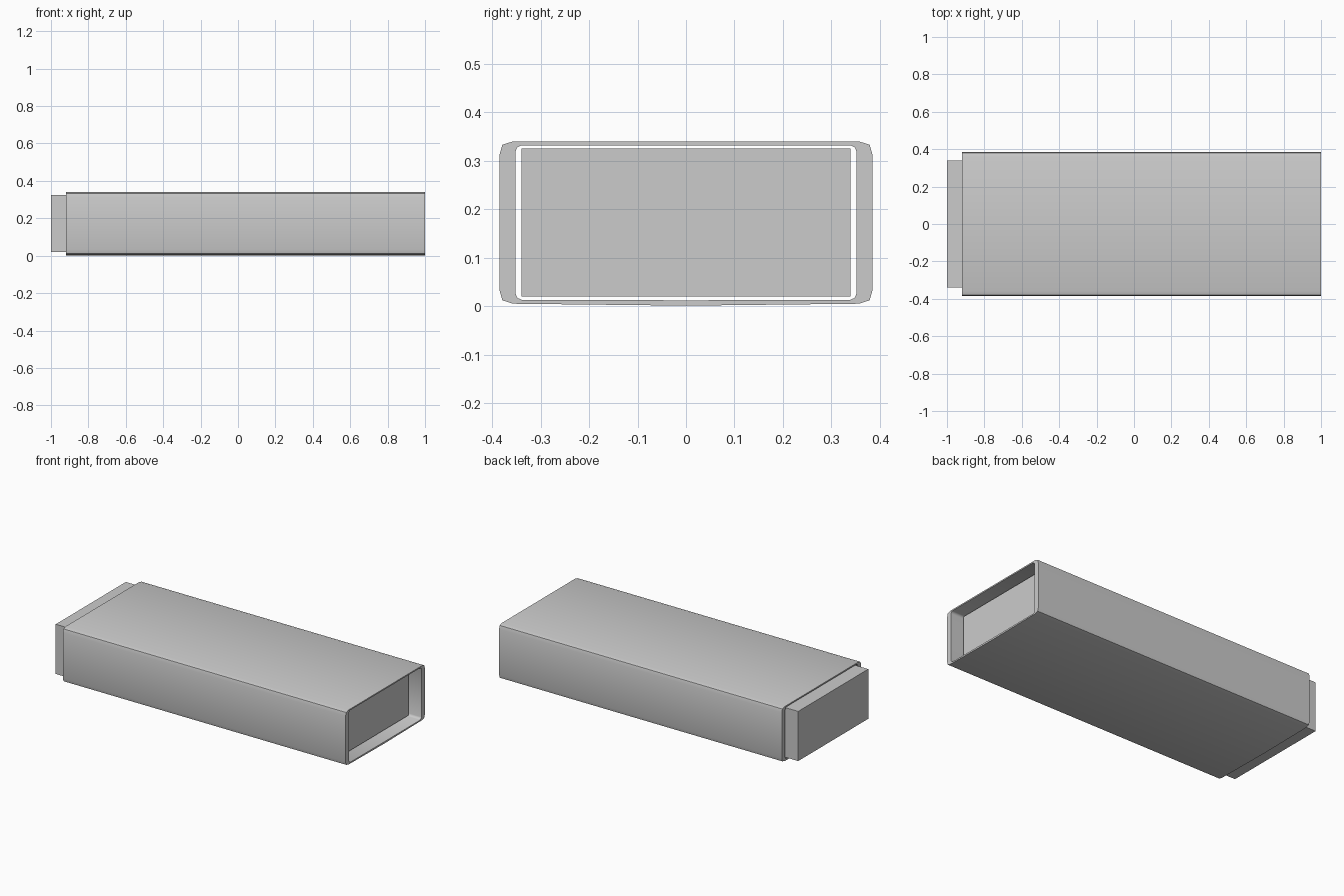
import bpy, bmesh, math

if "Cube" in bpy.data.objects:
    bpy.data.objects.remove(bpy.data.objects["Cube"])


def section(half_w, bottom, top, corner):
    """Closed y-z outline; corner lists (inset from side, inset from top/bottom), side first."""
    pts = [(half_w - a, top - b) for a, b in corner]
    pts += [(-half_w + a, top - b) for a, b in reversed(corner)]
    pts += [(-half_w + a, bottom + b) for a, b in corner]
    low = [(half_w - a, bottom + b) for a, b in reversed(corner)]
    return pts, low


def ring(bm, pts, x):
    return [bm.verts.new((x, y, z)) for y, z in pts]


def bridge(bm, a, b):
    n = len(a)
    for i in range(n):
        j = (i + 1) % n
        bm.faces.new((a[i], a[j], b[j], b[i]))


def finish(bm, name):
    bmesh.ops.recalc_face_normals(bm, faces=bm.faces)
    mesh = bpy.data.meshes.new(name)
    bm.to_mesh(mesh)
    bm.free()
    obj = bpy.data.objects.new(name, mesh)
    bpy.context.collection.objects.link(obj)
    bpy.context.view_layer.objects.active = obj
    obj.select_set(True)
    bpy.ops.object.shade_smooth_by_angle(angle=math.radians(50))
    obj.select_set(False)
    return obj


# Outer sleeve: open rounded tube with a very slightly sagging underside
X0, X1 = -0.92, 1.0
up, low = section(0.385, 0.005, 0.34, [(0, 0.028), (0.006, 0.007), (0.028, 0)])
outer = up + [(0, 0.001)] + low
up, low = section(0.352, 0.013, 0.332, [(0, 0.013), (0.004, 0.004), (0.013, 0)])
inner = up + [(0, 0.012)] + low
bm = bmesh.new()
o0, o1 = ring(bm, outer, X0), ring(bm, outer, X1)
i0, i1 = ring(bm, inner, X0), ring(bm, inner, X1)
for a, b in ((o0, o1), (o1, i1), (i1, i0), (i0, o0)):
    bridge(bm, a, b)
finish(bm, "sleeve")

# Inner drawer: same length as the sleeve, pushed out at the left end
up, low = section(0.34, 0.02, 0.325, [(0, 0)])
bm = bmesh.new()
a, b = ring(bm, up + low, -1.0), ring(bm, up + low, 0.92)
bridge(bm, a, b)
bm.faces.new(a)
bm.faces.new(b)
finish(bm, "drawer")
